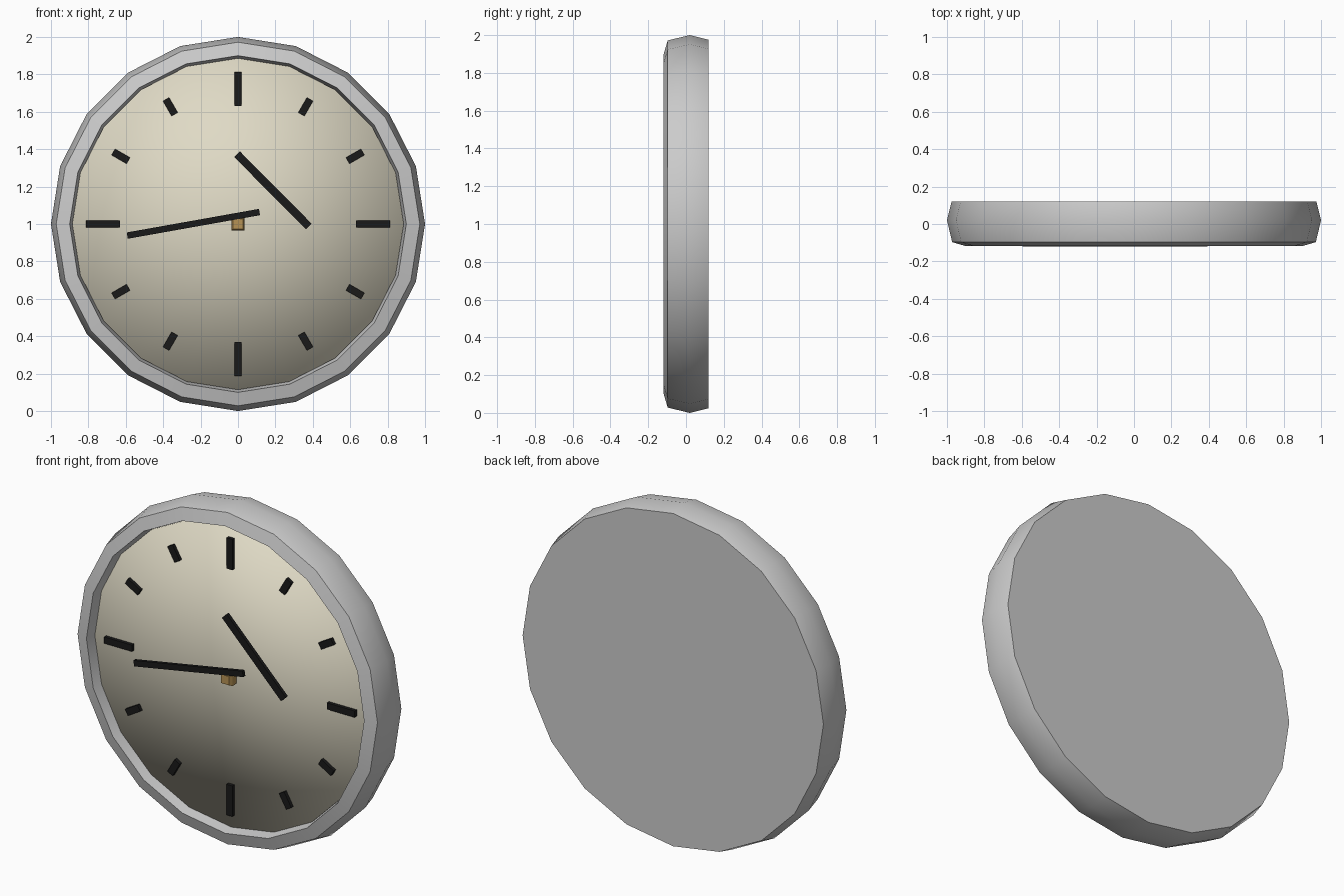
import bpy, bmesh, math
from mathutils import Vector

if "Cube" in bpy.data.objects:
    bpy.data.objects.remove(bpy.data.objects["Cube"])

SIDES = 20


def material(name, color):
    m = bpy.data.materials.new(name)
    m.diffuse_color = (*color, 1)
    m.use_nodes = True
    m.node_tree.nodes["Principled BSDF"].inputs["Base Color"].default_value = m.diffuse_color
    return m


grey = material("grey_metal", (0.60, 0.60, 0.60))
cream = material("cream_dial", (0.74, 0.70, 0.56))
black = material("black_paint", (0.01, 0.01, 0.01))
brass = material("brass", (0.47, 0.29, 0.09))


def finish(bm, name, mat):
    bmesh.ops.recalc_face_normals(bm, faces=bm.faces[:])
    mesh = bpy.data.meshes.new(name)
    bm.to_mesh(mesh)
    bm.free()
    mesh.materials.append(mat)
    obj = bpy.data.objects.new(name, mesh)
    bpy.context.collection.objects.link(obj)
    return obj


def lathe(name, profile, mat, sides=SIDES, turn=0.0, fan=False):
    """Spin (radius, y) points about the clock axis and cap both ends."""
    bm = bmesh.new()
    rings = []
    for r, y in profile:
        ring = []
        for i in range(sides):
            t = turn + math.tau * i / sides
            ring.append(bm.verts.new((r * math.sin(t), y, 1 + r * math.cos(t))))
        rings.append(ring)
    for a, b in zip(rings, rings[1:]):
        for i in range(sides):
            j = (i + 1) % sides
            bm.faces.new((a[i], a[j], b[j], b[i]))
    caps = [bm.faces.new(rings[0]), bm.faces.new(rings[-1])]
    if fan:
        bmesh.ops.poke(bm, faces=caps)
    return finish(bm, name, mat)


def bar(name, start, end, width, y_front, y_back, mat):
    """Flat bar between two (x, z) points."""
    a, b = Vector(start), Vector(end)
    d = (b - a).normalized()
    n = Vector((-d.y, d.x)) * width / 2
    bm = bmesh.new()
    outline = (a + n, b + n, b - n, a - n)
    front = [bm.verts.new((p.x, y_front, p.y)) for p in outline]
    back = [bm.verts.new((p.x, y_back, p.y)) for p in outline]
    bm.faces.new(front)
    bm.faces.new(back)
    for i in range(4):
        j = (i + 1) % 4
        bm.faces.new((front[i], front[j], back[j], back[i]))
    return finish(bm, name, mat)


# Case with bulging side, raised bezel and recessed floor
case = lathe("case", [(0.975, 0.12), (1.0, 0.02), (0.972, -0.097),
                      (0.90, -0.118), (0.885, -0.045)], grey)
bpy.context.view_layer.objects.active = case
case.select_set(True)
bpy.ops.object.shade_smooth_by_angle(angle=math.radians(30))

# Dial, softly shaded like a dome
dial = lathe("dial", [(0.886, -0.03), (0.886, -0.06)], cream, fan=True)
for p in dial.data.polygons:
    p.use_smooth = True

# Hour marks, longer at the quarters
for h in range(12):
    t = math.tau * h / 12
    inner, outer = (0.632, 0.812) if h % 3 == 0 else (0.677, 0.77)
    s, c = math.sin(t), math.cos(t)
    bar(f"hour_mark_{h}", (inner * s, 1 + inner * c), (outer * s, 1 + outer * c),
        0.038, -0.08, -0.055, black)

# Hands
bar("hour_hand", (-0.005, 1.373), (0.378, 0.987), 0.043, -0.12, -0.10, black)
bar("minute_hand", (-0.592, 0.938), (0.115, 1.064), 0.034, -0.12, -0.10, black)

# Centre hub
lathe("hub", [(0.046, -0.055), (0.05, -0.10), (0.036, -0.12)], brass,
      sides=4, turn=math.pi / 4)
